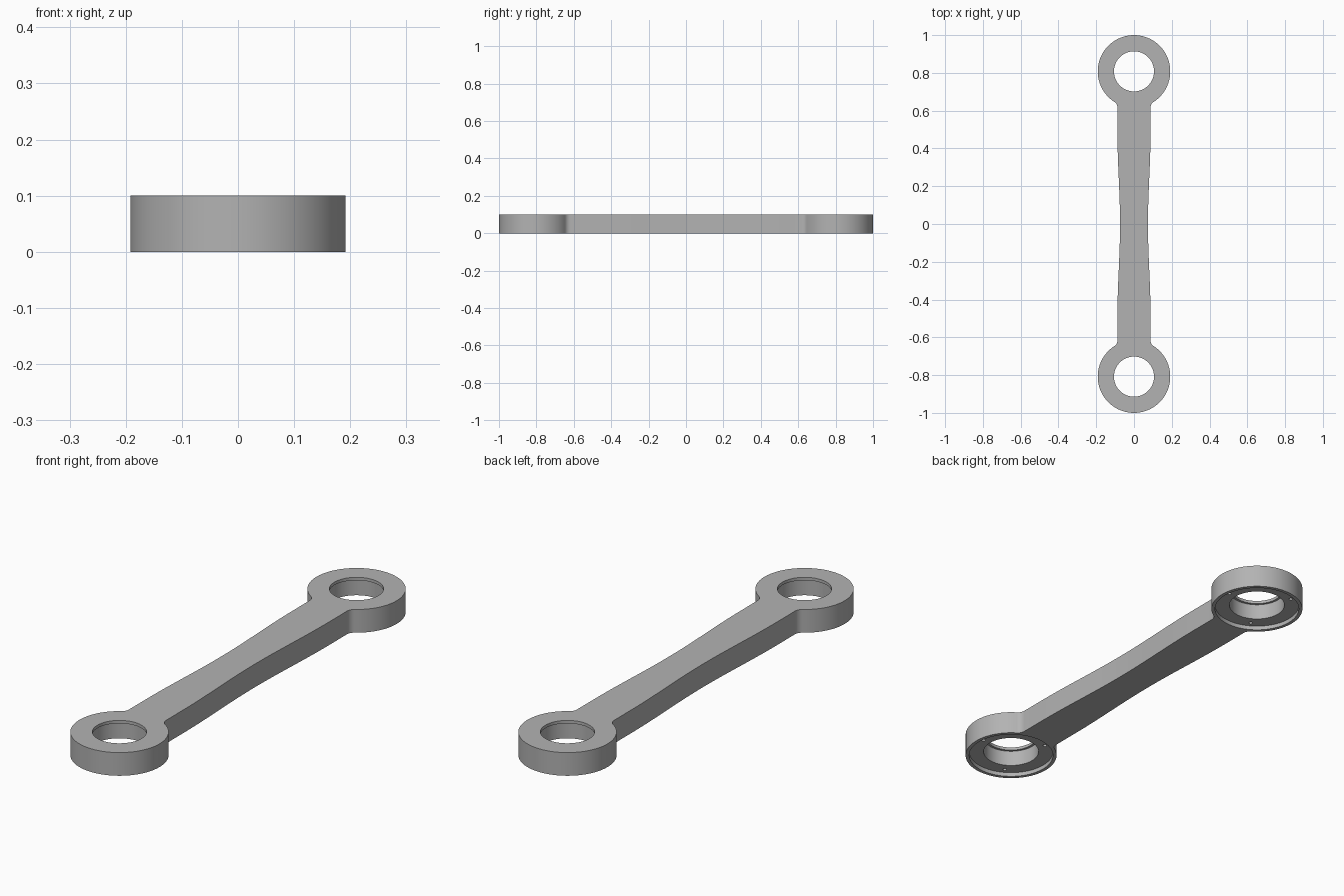
import bpy, bmesh, math

if "Cube" in bpy.data.objects:
    bpy.data.objects.remove(bpy.data.objects["Cube"])

HEIGHT = 0.1
HUB_Y, HUB_R = 0.808, 0.192
SEGS = 96

grey = bpy.data.materials.new("metal grey")
grey.diffuse_color = (0.45, 0.45, 0.45, 1)
grey.use_nodes = True
grey.node_tree.nodes["Principled BSDF"].inputs["Base Color"].default_value = grey.diffuse_color


def finish(name, bm):
    bmesh.ops.recalc_face_normals(bm, faces=bm.faces)
    mesh = bpy.data.meshes.new(name)
    bm.to_mesh(mesh)
    bm.free()
    obj = bpy.data.objects.new(name, mesh)
    bpy.context.collection.objects.link(obj)
    return obj


def lathe(name, profile, centre, segs):
    """Closed solid of revolution about a vertical axis; profile is (radius, z)."""
    bm = bmesh.new()
    rings = []
    for r, z in profile:
        rings.append([bm.verts.new((centre[0] + r * math.cos(math.tau * i / segs),
                                    centre[1] + r * math.sin(math.tau * i / segs), z))
                      for i in range(segs)])
    for a, b in zip(rings, rings[1:]):
        for i in range(segs):
            j = (i + 1) % segs
            bm.faces.new((a[i], a[j], b[j], b[i]))
    bm.faces.new(rings[0])
    bm.faces.new(rings[-1])
    return finish(name, bm)


def quarter_outline():
    """Right-hand edge from the waist up to the tip of the hub."""
    pts = []
    # waisted arm edge
    end_w, waist_w, fillet = 0.088, 0.074, 0.035
    fx = end_w + fillet
    fy = HUB_Y - math.sqrt((HUB_R + fillet) ** 2 - fx ** 2)
    for i in range(17):
        t = i / 16
        ease = 0.5 - 0.5 * math.cos(math.pi * min(1, t * fy / 0.5))
        pts.append((waist_w + (end_w - waist_w) * ease, t * fy))
    # fillet between arm and hub
    a_end = math.atan2(HUB_Y - fy, -fx)
    for i in range(1, 9):
        a = math.pi + (a_end - math.pi) * i / 8
        pts.append((fx + fillet * math.cos(a), fy + fillet * math.sin(a)))
    # round hub
    a0 = math.atan2(fy - HUB_Y, fx)
    for i in range(1, 41):
        a = a0 + (math.pi / 2 - a0) * i / 40
        pts.append((HUB_R * math.cos(a), HUB_Y + HUB_R * math.sin(a)))
    return pts


# link body: mirrored outline, extruded
q = quarter_outline()
right = [(x, -y) for x, y in reversed(q[1:])] + q
outline = right + [(-x, y) for x, y in reversed(right[1:-1])]
bm = bmesh.new()
face = bm.faces.new([bm.verts.new((x, y, 0)) for x, y in outline])
top = bmesh.ops.extrude_face_region(bm, geom=[face])["geom"]
bmesh.ops.translate(bm, vec=(0, 0, HEIGHT),
                    verts=[v for v in top if isinstance(v, bmesh.types.BMVert)])
body = finish("link_body", bm)
body.data.materials.append(grey)

# cutters: stepped bearing bore and three screw holes in each hub
bore = [(0.177, -0.02), (0.177, 0.018), (0.116, 0.018),
        (0.116, 0.087), (0.106, 0.087), (0.106, 0.12)]
cutters = []
for side in (-1, 1):
    cy = side * HUB_Y
    cutters.append(lathe("bore_cutter", bore, (0, cy), SEGS))
    for k in range(3):
        a = math.tau * k / 3
        centre = (0.152 * math.cos(a), cy + 0.152 * math.sin(a))
        cutters.append(lathe("screw_cutter", [(0.008, -0.01), (0.008, 0.05)], centre, 16))

bpy.context.view_layer.objects.active = body
for cutter in cutters:
    cutter.hide_render = True
    mod = body.modifiers.new("cut", 'BOOLEAN')
    mod.operation, mod.solver, mod.object = 'DIFFERENCE', 'EXACT', cutter
    bpy.ops.object.modifier_apply(modifier=mod.name)
    bpy.data.objects.remove(cutter)

# smooth curved walls, crisp rims
body.select_set(True)
bpy.ops.object.shade_smooth_by_angle(angle=math.radians(30))
